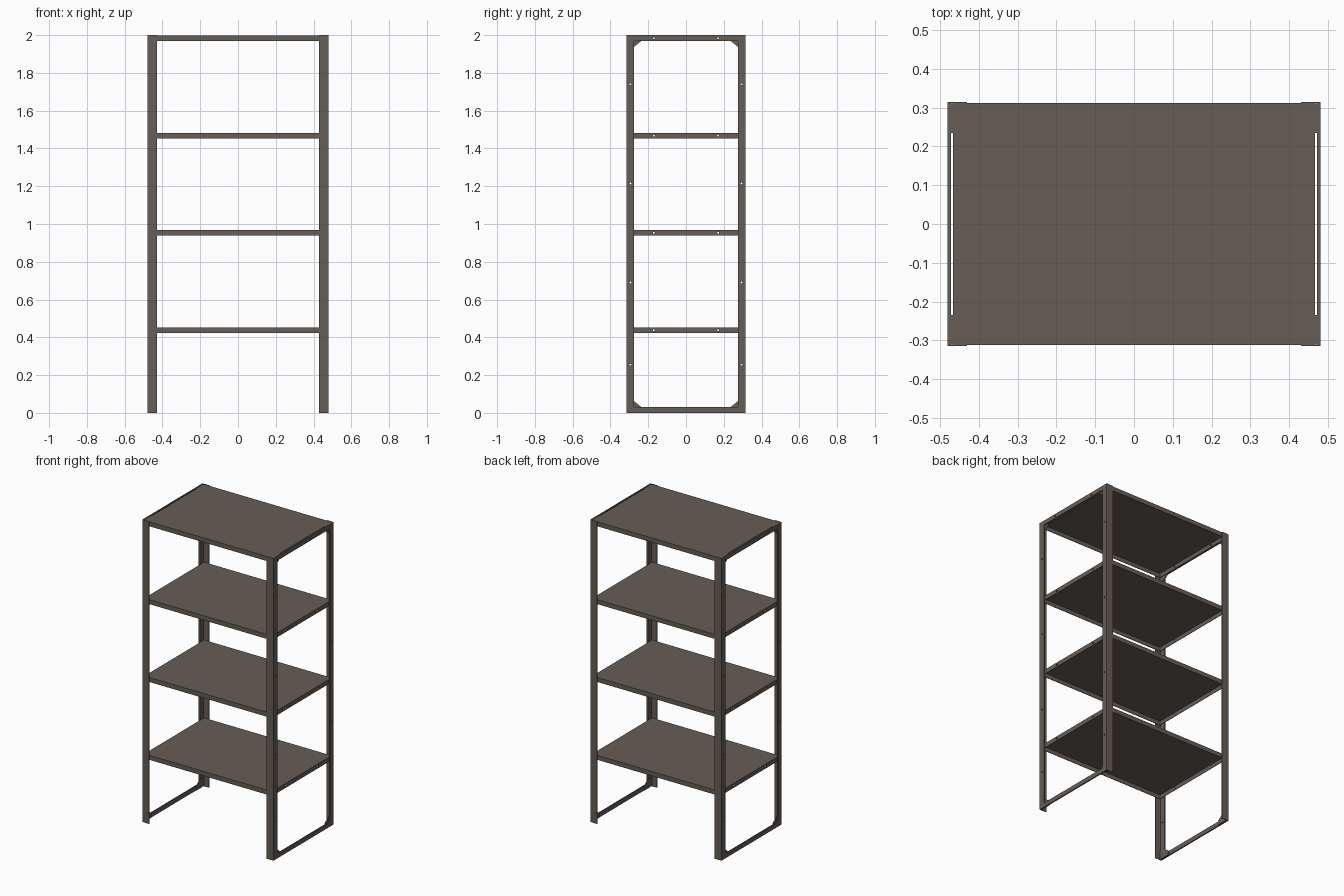
import bpy, bmesh, math
from mathutils import Matrix

if "Cube" in bpy.data.objects:
    bpy.data.objects.remove(bpy.data.objects["Cube"])

W, D, H = 0.48, 0.315, 2.0        # half width, half depth, height
INNER = 0.472                     # inner face of the side frames
SHELF_X, SHELF_Y = 0.467, 0.312   # half size of a shelf
SHEET = 0.003                     # sheet metal thickness
SHELF_TOPS = [0.453, 0.968, 1.483, 1.998]
LEG_HOLES = [0.255, 0.69, 1.215, 1.74]

metal = bpy.data.materials.new("brown_grey_metal")
metal.diffuse_color = (0.135, 0.11, 0.092, 1)
metal.use_nodes = True
metal.node_tree.nodes["Principled BSDF"].inputs["Base Color"].default_value = metal.diffuse_color


def finish(name, bm):
    bmesh.ops.recalc_face_normals(bm, faces=bm.faces[:])
    mesh = bpy.data.meshes.new(name)
    bm.to_mesh(mesh)
    bm.free()
    mesh.materials.append(metal)
    obj = bpy.data.objects.new(name, mesh)
    bpy.context.collection.objects.link(obj)
    return obj


def extrude(name, points, offset):
    """Closed polygon pushed along an offset."""
    bm = bmesh.new()
    face = bm.faces.new([bm.verts.new(p) for p in points])
    res = bmesh.ops.extrude_face_region(bm, geom=[face])
    verts = [g for g in res["geom"] if isinstance(g, bmesh.types.BMVert)]
    bmesh.ops.translate(bm, verts=verts, vec=offset)
    return finish(name, bm)


def tray(name, top, depth=0.03):
    """Sheet shelf with edges folded down, open below."""
    bm = bmesh.new()
    loops = []
    for inset, z in ((0, top), (0, top - depth),
                     (SHEET, top - depth), (SHEET, top - SHEET)):
        x, y = SHELF_X - inset, SHELF_Y - inset
        loops.append([bm.verts.new((sx * x, sy * y, z))
                      for sx, sy in ((-1, -1), (1, -1), (1, 1), (-1, 1))])
    for a, b in zip(loops, loops[1:]):
        for i in range(4):
            j = (i + 1) % 4
            bm.faces.new((a[i], a[j], b[j], b[i]))
    bm.faces.new(loops[0])
    bm.faces.new(loops[-1])
    return finish(name, bm)


drilled = []

# Shelves
for i, top in enumerate(SHELF_TOPS):
    drilled.append(tray(f"shelf_{i + 1}", top))

# Side frames: angle legs, rails and corner gussets
for sx, side in ((-1, "left"), (1, "right")):
    for sy, end in ((-1, "front"), (1, "back")):
        profile = [(W, D), (0.43, D), (0.43, SHELF_Y), (INNER, SHELF_Y),
                   (INNER, 0.275), (W, 0.275)]
        drilled.append(extrude(f"{side}_{end}_leg",
                               [(sx * x, sy * y, 0) for x, y in profile],
                               (0, 0, H)))
        gusset = [(0.31, 0.002), (0.31, 0.062), (0.275, 0.062),
                  (0.235, 0.03), (0.235, 0.002)]
        for level in ("bottom", "top"):
            pts = [(sx * SHELF_X, sy * y, z if level == "bottom" else H - z)
                   for y, z in gusset]
            extrude(f"{side}_{end}_{level}_gusset", pts,
                    (sx * (INNER - SHELF_X), 0, 0))
    for level, z in (("bottom", 0.0), ("top", H - 0.03)):
        rail = [(sx * INNER, y, z + h) for y, h in
                ((-0.275, 0), (0.275, 0), (0.275, 0.03), (-0.275, 0.03))]
        drilled.append(extrude(f"{side}_{level}_rail", rail,
                               (sx * (W - INNER), 0, 0)))

# Bolt holes drilled straight across both side frames
holes = [(y, t - 0.015) for t in SHELF_TOPS for y in (-0.17, 0.17)]
holes += [(y, z) for z in LEG_HOLES for y in (-0.294, 0.294)]
bm = bmesh.new()
for y, z in holes:
    bmesh.ops.create_cone(
        bm, cap_ends=True, segments=12, radius1=0.005, radius2=0.005, depth=1.2,
        matrix=Matrix.Translation((0, y, z)) @ Matrix.Rotation(math.pi / 2, 4, 'Y'))
drill = finish("hole_cutter", bm)
drill.hide_render = True

for obj in drilled:
    mod = obj.modifiers.new("holes", 'BOOLEAN')
    mod.operation = 'DIFFERENCE'
    mod.solver = 'EXACT'
    mod.object = drill
    bpy.context.view_layer.objects.active = obj
    bpy.ops.object.modifier_apply(modifier=mod.name)
bpy.data.objects.remove(drill)
